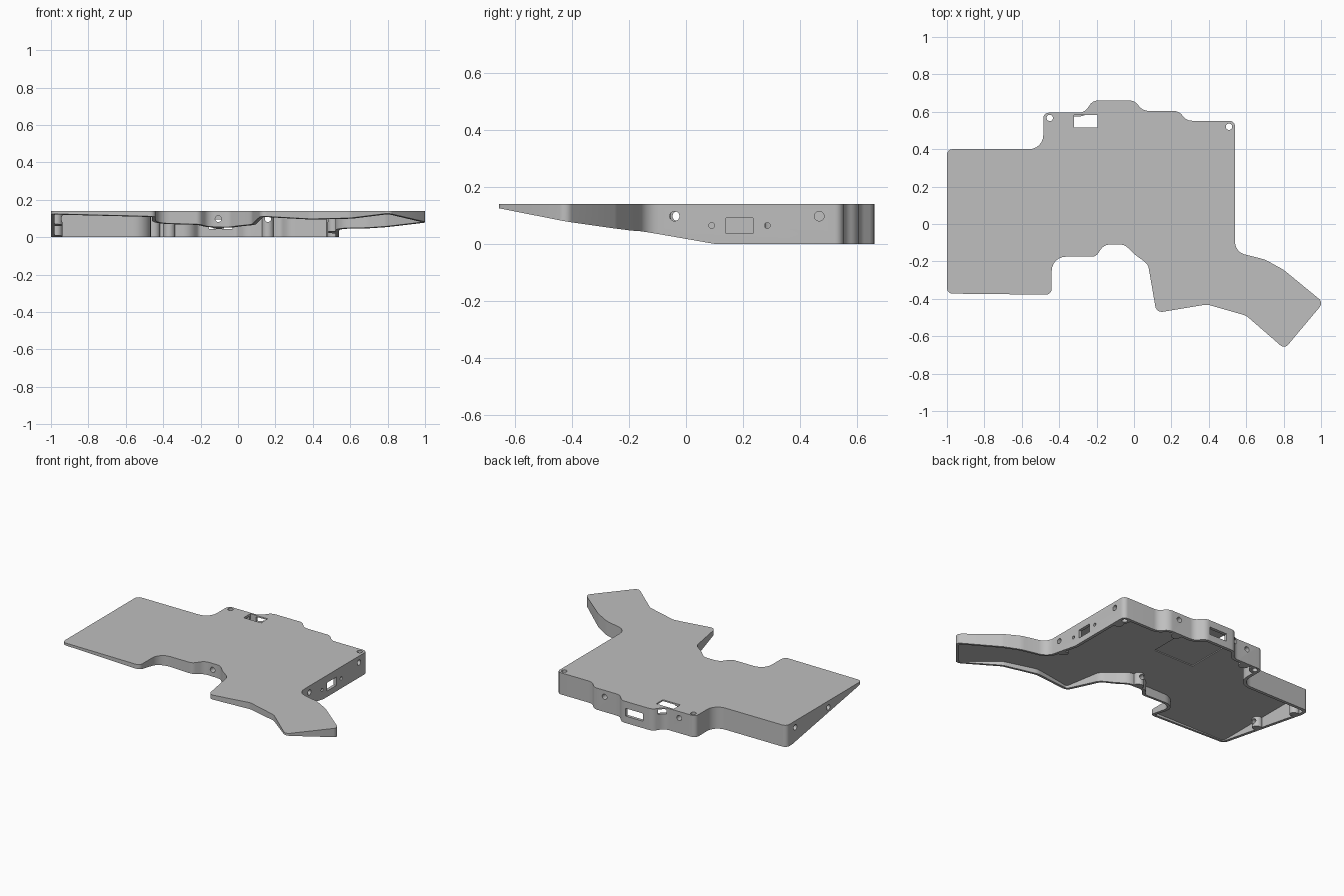
import bpy, bmesh, math
from mathutils import Vector, Matrix

if "Cube" in bpy.data.objects:
    bpy.data.objects.remove(bpy.data.objects["Cube"])

TOP, WALL, PLATE = 0.14, 0.02, 0.015

grey = bpy.data.materials.new("matte_grey")
grey.diffuse_color = (0.52, 0.52, 0.52, 1)
grey.use_nodes = True
grey.node_tree.nodes["Principled BSDF"].inputs["Base Color"].default_value = grey.diffuse_color

# Case outline, counter-clockwise: x, y, corner radius
OUTLINE = [
    (-1, -.372, .03), (-.44, -.378, .03), (-.44, -.175, .075), (-.205, -.175, .04),
    (-.16, -.11, .06), (-.05, -.11, .06), (0, -.16, .05), (.075, -.215, .06),
    (.12, -.475, .035), (.39, -.43, .08), (.6, -.49, .08), (.805, -.668, .03),
    (1.013, -.42, .03), (.8, -.245, .1), (.7, -.19, .15), (.54, -.15, .07),
    (.54, .552, .03), (.28, .552, .06), (.24, .605, .06), (.05, .605, .06),
    (0, .66, .05), (-.22, .66, .05), (-.265, .595, .06), (-.485, .595, .03),
    (-.485, .4, .075), (-1, .4, .03)]


def fillet(points, steps=6):
    """Round every corner of a closed polygon with an arc."""
    out, n = [], len(points)
    for i, (x, y, r) in enumerate(points):
        p = Vector((x, y))
        a = Vector(points[i - 1][:2]) - p
        b = Vector(points[(i + 1) % n][:2]) - p
        limit = 0.47 * min(a.length, b.length)
        a.normalize()
        b.normalize()
        half = a.angle(b) / 2
        t = min(r / math.tan(half), limit)
        r = t * math.tan(half)
        c = p + (a + b).normalized() * (r / math.sin(half))
        u, v = p + a * t - c, p + b * t - c
        sweep = u.angle_signed(v)
        for k in range(steps + 1):
            out.append(c + Matrix.Rotation(-sweep * k / steps, 2) @ u)
    return out


def inset(points, d):
    """Offset a counter-clockwise polygon inwards."""
    out, n = [], len(points)
    for i, p in enumerate(points):
        a = (p - points[i - 1]).normalized()
        b = (points[(i + 1) % n] - p).normalized()
        na, nb = Vector((-a.y, a.x)), Vector((-b.y, b.x))
        out.append(p + (na + nb) * (d / (1 + na.dot(nb))))
    return out


def finish(name, bm):
    bmesh.ops.recalc_face_normals(bm, faces=bm.faces)
    me = bpy.data.meshes.new(name)
    bm.to_mesh(me)
    bm.free()
    me.materials.append(grey)
    ob = bpy.data.objects.new(name, me)
    bpy.context.collection.objects.link(ob)
    return ob


def prism(name, points, z0, z1):
    bm = bmesh.new()
    lo = [bm.verts.new((p[0], p[1], z0)) for p in points]
    hi = [bm.verts.new((p[0], p[1], z1)) for p in points]
    bm.faces.new(lo[::-1])
    bm.faces.new(hi)
    n = len(points)
    for i in range(n):
        j = (i + 1) % n
        bm.faces.new((lo[i], lo[j], hi[j], hi[i]))
    return finish(name, bm)


def box(name, x0, x1, y0, y1, z0, z1):
    return prism(name, [(x0, y0), (x1, y0), (x1, y1), (x0, y1)], z0, z1)


def cylinder(name, centre, r, length, axis="Z"):
    rot = {"X": Matrix.Rotation(math.pi / 2, 4, "Y"),
           "Y": Matrix.Rotation(math.pi / 2, 4, "X"), "Z": Matrix.Identity(4)}[axis]
    bm = bmesh.new()
    bmesh.ops.create_cone(bm, cap_ends=True, segments=24, radius1=r, radius2=r,
                          depth=length, matrix=Matrix.Translation(centre) @ rot)
    return finish(name, bm)


def cut(target, tool):
    """Subtract the tool from the target and throw the tool away."""
    mod = target.modifiers.new("cut", "BOOLEAN")
    mod.operation, mod.solver, mod.object = "DIFFERENCE", "EXACT", tool
    bpy.context.view_layer.update()
    dg = bpy.context.evaluated_depsgraph_get()
    me = bpy.data.meshes.new_from_object(target.evaluated_get(dg))
    target.modifiers.clear()
    target.data = me
    bpy.data.objects.remove(tool)


outer = fillet(OUTLINE)
case = prism("keyboard_case", outer, 0, TOP)
cavity = prism("cavity", inset(outer, WALL), -0.5, TOP - PLATE)

# Side screw holes: x, y on the wall, inward direction
side_holes = [(.54, -.04, -1, 0), (.54, .467, -1, 0), (-1, -.03, 1, 0), (-1, .31, 1, 0),
              (.16, .605, 0, -1), (-.367, .595, 0, -1), (-.105, -.11, 0, 1)]
top_holes = [(-.45, .567), (.508, .52)]

# Screw bosses stay solid inside the cavity
for x, y, dx, dy in side_holes:
    cut(cavity, cylinder("boss", (x + dx * .03, y + dy * .03, 0), .031, 2))
for x, y in top_holes:
    cut(cavity, cylinder("post", (x, y, 0), .034, 2))
cut(case, cavity)

# Shallow controller recess under the plate
cut(case, box("recess", -.28, .01, .2, .63, .1, TOP - PLATE + .006))

# Sloped underside
bm = bmesh.new()
bmesh.ops.create_cube(bm, size=3)
for v in bm.verts:
    v.co.z = -1 if v.co.z < 0 else .0329 - .027 * v.co.x - .175 * v.co.y
cut(case, finish("slope", bm))

# Screw holes
for x, y, dx, dy in side_holes:
    cut(case, cylinder("hole", (x + dx * .025, y + dy * .025, .098), .017, .12,
                       "X" if dx else "Y"))
for x, y in top_holes:
    cut(case, cylinder("hole", (x, y, .1), .017, .5))

# Connector openings and small pin holes
cut(case, box("switch_slot", -.32, -.195, .515, .583, .1, .2))
cut(case, box("rear_port", -.155, -.03, .62, .7, .045, .095))
cut(case, box("side_port", .5, .6, .14, .235, .038, .092))
for y in (.09, .285):
    cut(case, cylinder("pin_hole", (.54, y, .065), .01, .1, "X"))

# Smooth rounded corners, sharp edges kept
bpy.ops.object.select_all(action="DESELECT")
case.select_set(True)
bpy.context.view_layer.objects.active = case
bpy.ops.object.shade_smooth_by_angle(angle=math.radians(30))
